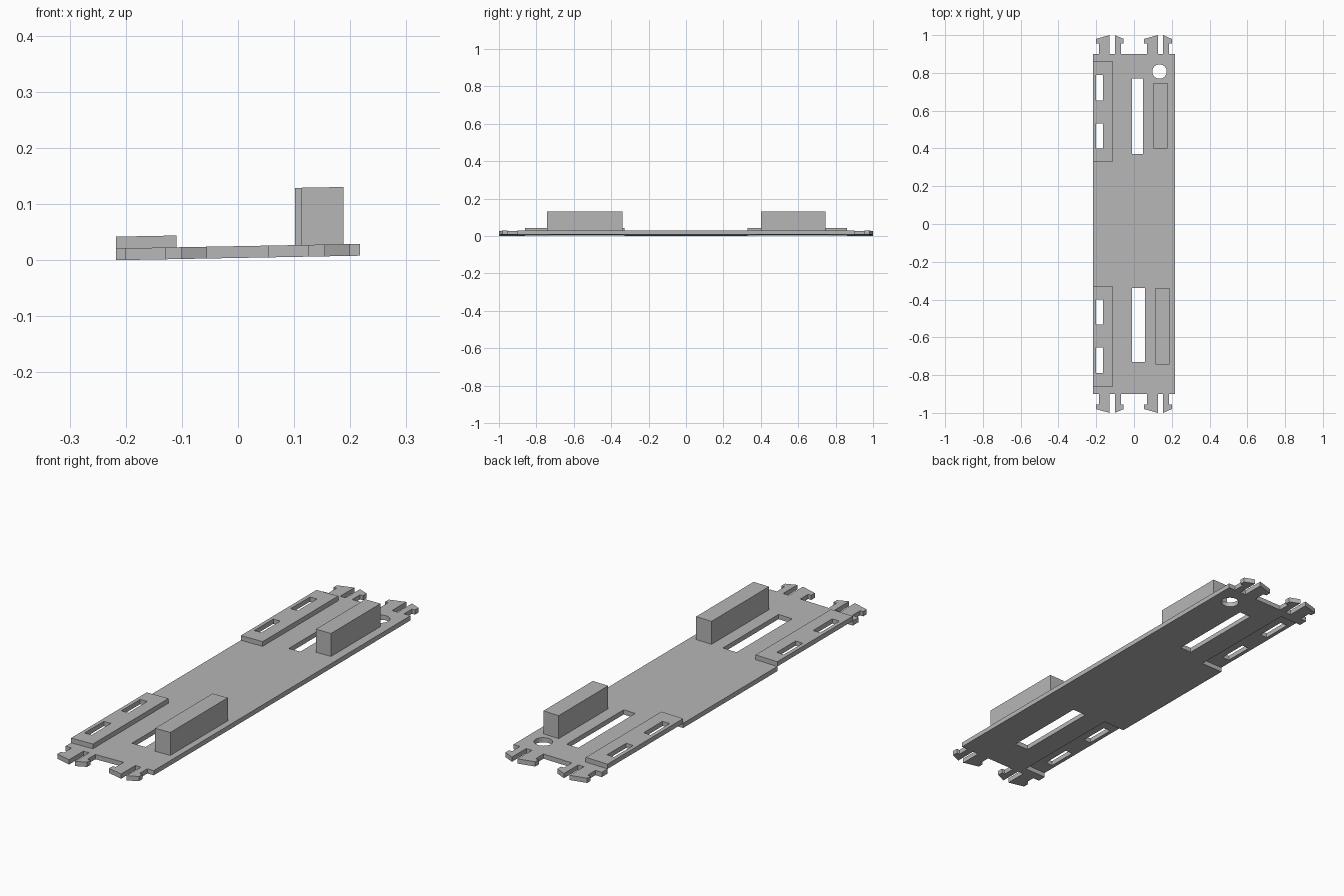
import bpy, bmesh, math

cube = bpy.data.objects.get("Cube")
if cube:
    bpy.data.objects.remove(cube, do_unlink=True)

grey = bpy.data.materials.new("plain grey")
grey.use_nodes = True
GREY = (0.47, 0.47, 0.47, 1)
grey.diffuse_color = GREY
grey.node_tree.nodes["Principled BSDF"].inputs["Base Color"].default_value = GREY

HALF = 0.217      # half width of the plate
STRIP = -0.11     # inner edge of the raised strips
THICK = 0.021


def tilt(x):
    """The whole part leans up slightly towards +x."""
    return 0.008 * (x + HALF) / (2 * HALF)


def rect(x0, x1, y0, y1):
    return [(x0, y0), (x1, y0), (x1, y1), (x0, y1)]


def slab(name, loops, z0, z1):
    """Extrude an outline (first loop) with holes (other loops)."""
    curve = bpy.data.curves.new(name, "CURVE")
    curve.dimensions = "2D"
    curve.fill_mode = "BOTH"
    curve.extrude = (z1 - z0) / 2
    for loop in loops:
        spline = curve.splines.new("POLY")
        spline.points.add(len(loop) - 1)
        for point, (x, y) in zip(spline.points, loop):
            point.co = (x, y, 0, 1)
        spline.use_cyclic_u = True
    temp = bpy.data.objects.new(name + " outline", curve)
    bpy.context.collection.objects.link(temp)
    graph = bpy.context.evaluated_depsgraph_get()
    mesh = bpy.data.meshes.new_from_object(temp.evaluated_get(graph))
    bpy.data.objects.remove(temp, do_unlink=True)

    bm = bmesh.new()
    bm.from_mesh(mesh)
    bmesh.ops.remove_doubles(bm, verts=bm.verts, dist=0.0001)
    for v in bm.verts:
        v.co.z += (z0 + z1) / 2 + tilt(v.co.x)
    bmesh.ops.recalc_face_normals(bm, faces=bm.faces)
    for f in bm.faces:
        f.smooth = False
        f.material_index = 0
    bm.to_mesh(mesh)
    bm.free()
    mesh.materials.clear()
    mesh.materials.append(grey)
    obj = bpy.data.objects.new(name, mesh)
    bpy.context.collection.objects.link(obj)
    return obj


# Outline of the back end: two pairs of hooked prongs
pair = [(.015, .9), (.015, .955), (0, .955), (0, .98), (.072, 1), (.072, .9),
        (.1, .9), (.1, 1), (.146, .98), (.146, .955), (.131, .955), (.131, .9)]
end = [(-HALF, 0.9)]
for offset in (-0.201, 0.054):
    end += [(offset + x, y) for x, y in pair]
end.append((HALF, 0.9))

# Notches under the raised strips, then the full outline
notch = [(-HALF, 0.33), (STRIP, 0.33), (STRIP, 0.86), (-HALF, 0.86)]
half = notch + end
outline = half + [(x, -y) for x, y in reversed(half)]

# Round hole and the two long slots
hole = [(0.135 + 0.038 * math.cos(a), 0.807 + 0.038 * math.sin(a))
        for a in (i * math.tau / 32 for i in range(32))]
slots = [rect(-0.01, 0.047, 0.37, 0.77), rect(-0.01, 0.057, -0.73, -0.34)]
slab("base_plate", [outline, hole] + slots, 0, THICK)

# Raised strips with two slots each
for name, s in (("back_strip", 1), ("front_strip", -1)):
    slab(name, [rect(-HALF, STRIP, s * 0.33, s * 0.86),
                rect(-0.2, -0.165, s * 0.4, s * 0.533),
                rect(-0.2, -0.165, s * 0.655, s * 0.79)], THICK, 2 * THICK)

# Upright blocks
slab("back_block", [rect(0.102, 0.177, 0.40, 0.747)], THICK - 0.002, 0.123)
slab("front_block", [rect(0.113, 0.188, -0.743, -0.34)], THICK - 0.002, 0.123)
